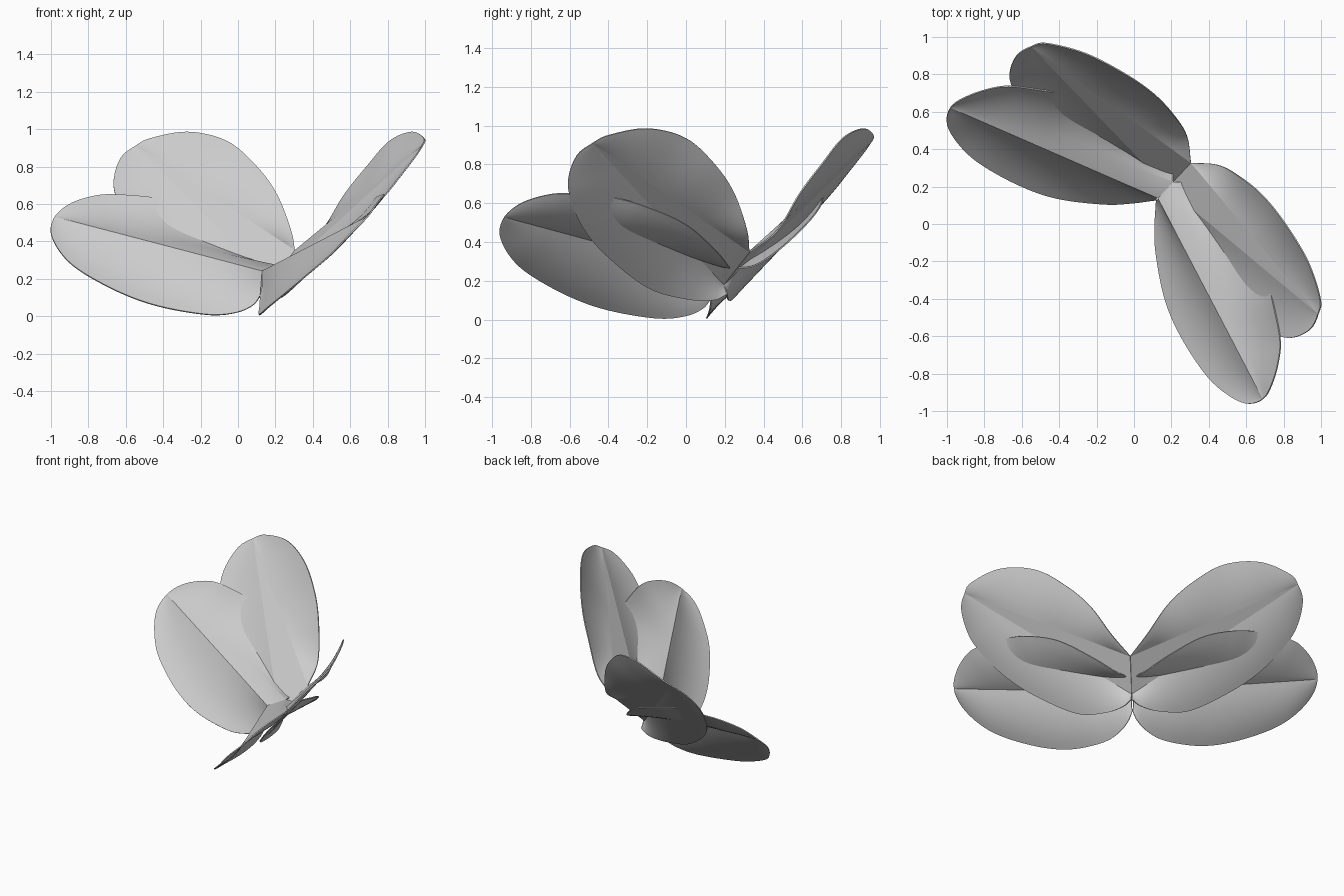
import bpy, bmesh, math
from mathutils import Vector

cube = bpy.data.objects.get("Cube")
if cube:
    bpy.data.objects.remove(cube, do_unlink=True)

# Diagonal mirror plane between the two wing pairs
SIDE = Vector((math.cos(math.radians(43)), -math.sin(math.radians(43)), 0))
OUTWARD = Vector((.74, 0, -.68))    # outer face direction of the left wings
STEPS = 56    # samples from tip to base
ROWS = 8      # samples from vein to rim

grey = bpy.data.materials.new("pale_grey")
grey.use_nodes = True
colour = (0.6, 0.6, 0.6, 1)
grey.diffuse_color = colour
grey.node_tree.nodes["Principled BSDF"].inputs["Base Color"].default_value = colour


def smooth_path(points, before):
    """Rounded path through the points, evenly sampled by length."""
    p = [Vector(q) for q in points]
    p = [Vector(before)] + p + [2 * p[-1] - p[-2]]
    dense = []
    for a, b, c, d in zip(p, p[1:], p[2:], p[3:]):
        for i in range(20):
            t = i / 20
            dense.append(0.5 * (2 * b + (c - a) * t + (2 * a - 5 * b + 4 * c - d) * t ** 2
                                + (3 * b - a - 3 * c + d) * t ** 3))
    dense.append(p[-2])
    lengths = [0]
    for a, b in zip(dense, dense[1:]):
        lengths.append(lengths[-1] + (b - a).length)
    out, j = [], 0
    for i in range(STEPS + 1):
        want = lengths[-1] * i / STEPS
        while j < len(dense) - 2 and lengths[j + 1] < want:
            j += 1
        f = (want - lengths[j]) / max(lengths[j + 1] - lengths[j], 1e-9)
        out.append(dense[j].lerp(dense[j + 1], min(f, 1)))
    return out


def straight(a, b):
    return [Vector(a).lerp(Vector(b), i / STEPS) for i in range(STEPS + 1)]


def bowed(a, b, t, bow):
    """Point between a and b on a line that sags outward."""
    return a.lerp(b, t) + OUTWARD * (4 * t * (1 - t) * bow * (b - a).length)


def make_wing(name, tip, low_rim, low_vein, high_vein, high_rim, sharp_rows, bow, mirror):
    """Folded leaf: two rims stretched to two veins that meet at the tip."""
    low = smooth_path([tip] + low_rim, high_rim[0])
    high = smooth_path([tip] + high_rim, low_rim[0])
    v1, v2 = straight(tip, low_vein), straight(tip, high_vein)

    rows = [[bowed(a, b, r / ROWS, bow) for a, b in zip(low, v1)] for r in range(ROWS + 1)]
    rows += [[bowed(a, b, r / ROWS, bow) for a, b in zip(v2, high)] for r in range(ROWS + 1)]

    bm = bmesh.new()
    grid = []
    for row in rows:
        line = []
        for co in row:
            if mirror:
                co = co - 2 * co.dot(SIDE) * SIDE
            line.append(bm.verts.new(co))
        grid.append(line)
    for a, b in zip(grid, grid[1:]):
        for i in range(STEPS):
            bm.faces.new((a[i], a[i + 1], b[i + 1], b[i]))
    for k in sharp_rows:
        for a, b in zip(grid[k], grid[k][1:]):
            bm.edges.get((a, b)).smooth = False
    bmesh.ops.remove_doubles(bm, verts=bm.verts, dist=0.0002)
    bmesh.ops.recalc_face_normals(bm, faces=bm.faces)

    mesh = bpy.data.meshes.new(name)
    bm.to_mesh(mesh)
    bm.free()
    mesh.materials.append(grey)
    obj = bpy.data.objects.new(name, mesh)
    bpy.context.collection.objects.link(obj)

    # Thin sheet thickness
    solid = obj.modifiers.new("thickness", "SOLIDIFY")
    solid.thickness = 0.007
    solid.offset = 0
    bpy.ops.object.select_all(action="DESELECT")
    obj.select_set(True)
    bpy.context.view_layer.objects.active = obj
    bpy.ops.object.modifier_apply(modifier="thickness")
    bpy.ops.object.shade_smooth_by_angle(angle=math.radians(35))


# Wing outlines, each listed from tip to base; both veins end on the mirror plane
upper = dict(
    tip=(.985, -.48, .91),
    high_rim=[(.996, -.4, .95), (.93, -.2, .985), (.81, 0, .935), (.69, .15, .8),
              (.57, .25, .65), (.45, .315, .46), (.305, .327, .35)],
    high_vein=(.305, .327, .35),
    low_vein=(.18, .193, .18),
    low_rim=[(.945, -.56, .85), (.86, -.605, .74), (.78, -.6, .64), (.64, -.54, .49),
             (.49, -.42, .34), (.31, -.2, .167), (.24, 0, .107), (.21, .14, .1),
             (.195, .209, .13)],
    sharp_rows=(ROWS, ROWS + 1),
    bow=.05)
lower = dict(
    tip=(.69, -.935, .53),
    high_rim=[(.74, -.85, .6), (.775, -.72, .642), (.78, -.6, .65), (.735, -.38, .63),
              (.705, -.2, .58), (.62, 0, .49), (.47, .15, .36), (.33, .22, .275),
              (.21, .225, .27)],
    high_vein=(.21, .225, .27),
    low_vein=(.13, .139, .24),
    low_rim=[(.6, -.96, .44), (.49, -.905, .325), (.38, -.8, .23), (.25, -.6, .12),
             (.165, -.4, .05), (.117, -.15, .008), (.113, 0, .02), (.118, .09, .06),
             (.12, .128, .11)],
    sharp_rows=(ROWS,),
    bow=.07)

for side, mirror in (("left", False), ("right", True)):
    make_wing("upper_wing_" + side, mirror=mirror, **upper)
    make_wing("lower_wing_" + side, mirror=mirror, **lower)
